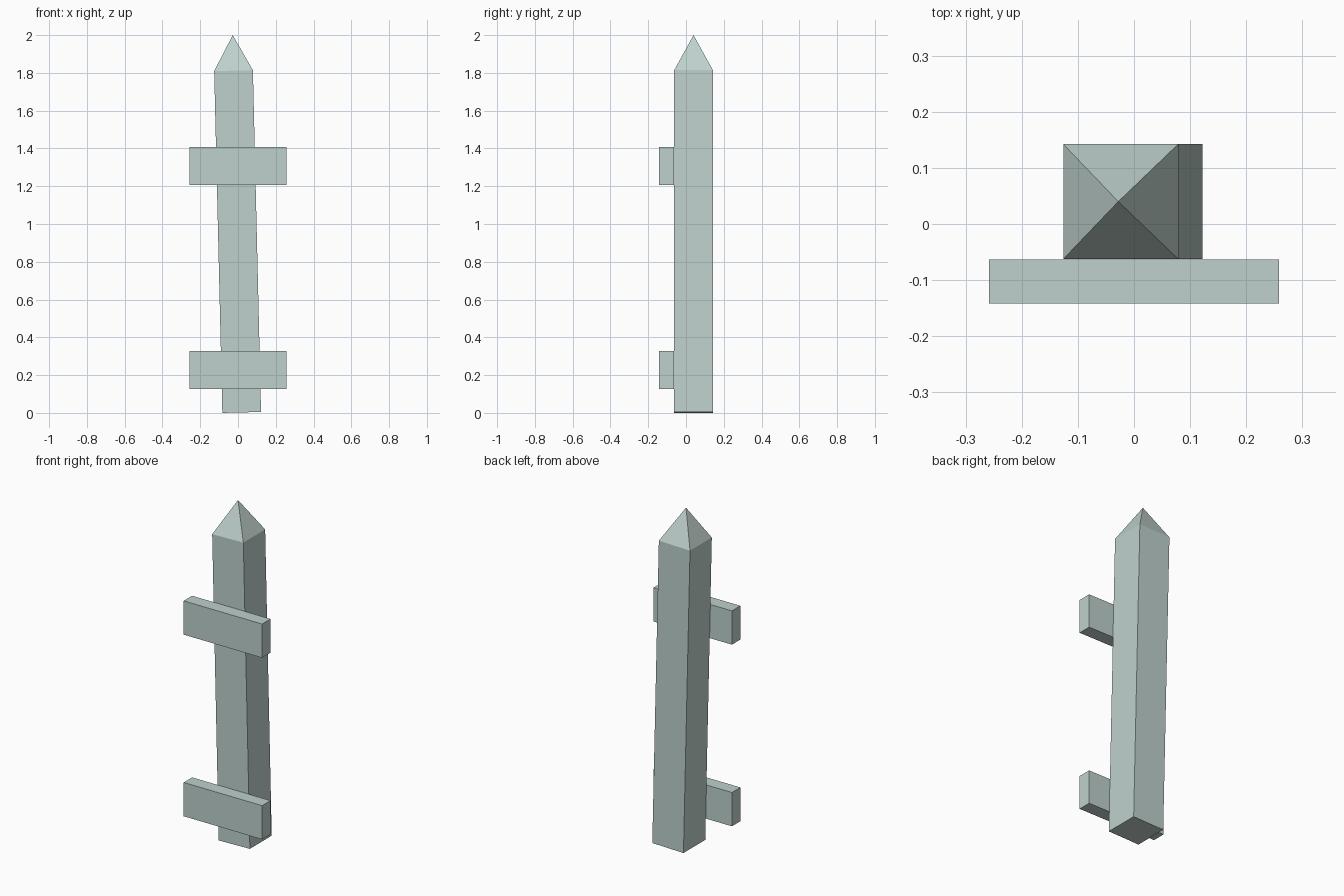
import bpy, bmesh, math
from mathutils import Matrix, Vector

if "Cube" in bpy.data.objects:
    bpy.data.objects.remove(bpy.data.objects["Cube"])

paint = bpy.data.materials.new("pale_grey_green")
paint.diffuse_color = (0.52, 0.64, 0.61, 1)
paint.use_nodes = True
paint.node_tree.nodes["Principled BSDF"].inputs["Base Color"].default_value = paint.diffuse_color


def finish(name, bm):
    bmesh.ops.recalc_face_normals(bm, faces=bm.faces)
    mesh = bpy.data.meshes.new(name)
    bm.to_mesh(mesh)
    bm.free()
    mesh.materials.append(paint)
    obj = bpy.data.objects.new(name, mesh)
    bpy.context.collection.objects.link(obj)
    return obj


def box(bm, center, size):
    return bmesh.ops.create_cube(
        bm, size=1, matrix=Matrix.Translation(center) @ Matrix.Diagonal((*size, 1)))


# Leaning square post with a pyramid point
WIDTH, SHOULDER, TIP = 0.205, 1.81, 1.998
bm = bmesh.new()
box(bm, (0, 0, SHOULDER / 2), (WIDTH, WIDTH, SHOULDER))
bm.faces.ensure_lookup_table()
top = max(bm.faces, key=lambda f: f.calc_center_median().z)
poked = bmesh.ops.poke(bm, faces=[top])
poked["verts"][0].co.z = TIP
lean = Matrix.Rotation(-0.0238, 4, 'Y')
bm.transform(Matrix.Translation((0.0195, 0.04, 0.0025)) @ lean)
finish("picket_post", bm)

# Two short horizontal rails on the front
for name, z in (("lower_rail", 0.228), ("upper_rail", 1.308)):
    bm = bmesh.new()
    box(bm, (0, -0.1025, z), (0.516, 0.079, 0.201))
    finish(name, bm)
